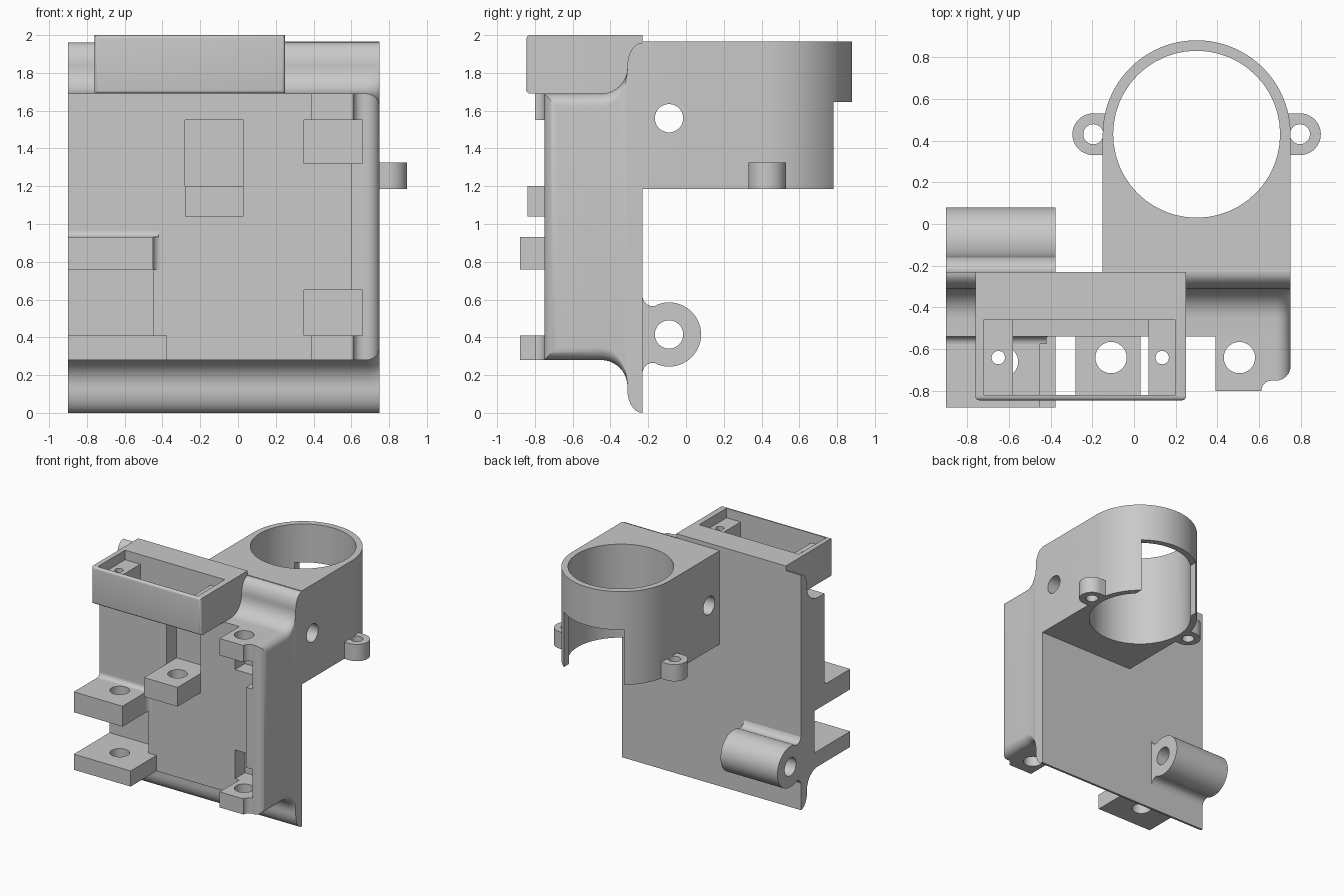
import bpy, bmesh
from math import cos, sin, pi, radians

if "Cube" in bpy.data.objects:
    bpy.data.objects.remove(bpy.data.objects["Cube"], do_unlink=True)

GREY = (0.585, 0.585, 0.585, 1)
mat = bpy.data.materials.new("plain grey")
mat.use_nodes = True
mat.diffuse_color = GREY
mat.node_tree.nodes["Principled BSDF"].inputs["Base Color"].default_value = GREY


def arc(cx, cy, rx, ry, a0, a1, n=10):
    """Points along an elliptical arc, angles in degrees."""
    angles = [radians(a0 + (a1 - a0) * i / n) for i in range(n + 1)]
    return [(cx + rx * cos(a), cy + ry * sin(a)) for a in angles]


def loft(name, axis, stations):
    """Join equal outlines along x (outlines in y, z) or z (outlines in x, y)."""
    place = (lambda u, v, w: (w, u, v)) if axis == "x" else (lambda u, v, w: (u, v, w))
    bm = bmesh.new()
    rings = [[bm.verts.new(place(u, v, w)) for u, v in outline] for w, outline in stations]
    bm.faces.new(rings[0])
    bm.faces.new(rings[-1])
    for a, b in zip(rings, rings[1:]):
        for i in range(len(a)):
            bm.faces.new((a[i - 1], a[i], b[i], b[i - 1]))
    bmesh.ops.recalc_face_normals(bm, faces=bm.faces)
    mesh = bpy.data.meshes.new(name)
    bm.to_mesh(mesh)
    bm.free()
    mesh.materials.append(mat)
    obj = bpy.data.objects.new(name, mesh)
    bpy.context.collection.objects.link(obj)
    return obj


def prism(name, axis, outline, lo, hi):
    return loft(name, axis, [(lo, outline), (hi, outline)])


def box(name, x, y, z):
    return prism(name, "z", [(x[0], y[0]), (x[1], y[0]), (x[1], y[1]), (x[0], y[1])], *z)


def rod(axis, u, v, r, lo, hi):
    return prism("cutter", axis, arc(u, v, r, r, 0, 352.5, 47), lo, hi)


def cut(obj, *cutters):
    """Subtract the cutters, then remove them."""
    for cutter in cutters:
        cutter.hide_render = True
        mod = obj.modifiers.new("cut", "BOOLEAN")
        mod.operation, mod.solver, mod.object = "DIFFERENCE", "EXACT", cutter
        bpy.context.view_layer.objects.active = obj
        bpy.ops.object.modifier_apply(modifier=mod.name)
        bpy.data.objects.remove(cutter, do_unlink=True)
    return obj


def round_edges(obj, radius, segments, rule):
    """Round the edges whose midpoint satisfies the rule."""
    bm = bmesh.new()
    bm.from_mesh(obj.data)
    edges = [e for e in bm.edges if rule((e.verts[0].co + e.verts[1].co) / 2)]
    bmesh.ops.bevel(bm, geom=edges, offset=radius, segments=segments,
                    profile=0.5, affect="EDGES")
    bm.to_mesh(obj.data)
    bm.free()


# Sizes shared by several parts
LEFT, RIGHT, BACK = -0.9, 0.75, -0.23
LOW, HIGH = 0.28, 1.69
BOLT = 0.075
ROUND = 0.07
BORE_X, BORE_Y = 0.30, 0.43
WALL_POCKETS = [((0.35, 0.66), (1.32, 1.55)), ((0.35, 0.66), (0.41, 0.65))]
BODY_POCKETS = WALL_POCKETS + [((-0.28, 0.03), (1.20, 1.55)), ((-1.0, -0.45), (0.41, 0.76))]


def pockets(spans):
    """Cutters for the nut pockets sunk into the front."""
    return [box("cutter", x, (-1.0, -0.41), z) for x, z in spans]


def body_outline(drop):
    """Slab section with thin lips; drop lowers its shoulders."""
    return (arc(BACK, 0.12, 0.08, 0.12, 270, 180)
            + arc(-0.45, 0.14, 0.14, 0.14 + drop, 0, 90)
            + [(-0.54, LOW + drop), (-0.54, HIGH - drop)]
            + arc(-0.45, 1.83, 0.14, 0.14 + drop, 270, 360)
            + arc(BACK, 1.84, 0.08, 0.12, 180, 90))


# Main body: its shoulders round down towards the side wall's outer edge
stations = [(LEFT, body_outline(0))]
for dx, rise in arc(0, 0, ROUND, ROUND, 90, 0, 8):
    stations.append((RIGHT - ROUND + dx, body_outline(ROUND - rise)))
cut(loft("main_body", "x", stations), *pockets(BODY_POCKETS))

# Side wall with softened outer edges
wall = box("side_wall", (0.60, RIGHT), (-0.75, -0.45), (LOW, HIGH))
round_edges(wall, ROUND, 8, lambda m: m.x > 0.74 and m.y < -0.5)
cut(wall, *pockets(WALL_POCKETS))

# Bolt tabs beside the wall
for name, z in (("lower_tab", (LOW, 0.41)), ("upper_tab", (1.55, HIGH))):
    tab = prism(name, "z", [(0.39, -0.41), (0.39, -0.80), (0.57, -0.80)]
                + arc(0.66, -0.80, 0.05, 0.05, 180, 90, 5)
                + [(0.68, -0.745), (0.68, -0.41)], *z)
    cut(tab, rod("z", 0.505, -0.64, BOLT, 0, 2))

# Front bolt brackets
lower = box("lower_bracket", (LEFT, -0.375), (-0.88, -0.41), (LOW, 0.41))
upper = prism("upper_bracket", "z", [(LEFT, -0.41), (LEFT, -0.88), (-0.45, -0.88)]
              + arc(-0.41, -0.58, 0.04, 0.04, 180, 90, 6) + [(-0.41, -0.41)], 0.76, 0.93)
middle = box("middle_bracket", (-0.28, 0.03), (-0.84, -0.41), (1.04, 1.20))
for part, x, y in ((lower, -0.63, -0.66), (upper, -0.63, -0.66), (middle, -0.11, -0.64)):
    cut(part, rod("z", x, y, BOLT, 0, 2))
prism("bracket_fillet", "x", arc(-0.575, 0.965, 0.035, 0.035, 270, 360, 6)
      + [(-0.53, 0.965), (-0.53, 0.93)], LEFT, -0.42)

# Open tray on top with a screw post at each end
tray = box("top_tray", (-0.76, 0.25), (-0.845, BACK), (HIGH, 2.0))
round_edges(tray, 0.02, 4, lambda m: m.y < -0.8)
cut(tray, box("cutter", (-0.72, 0.20), (-0.82, -0.46), (1.5, 2.2)))
for name, x, hole_x in (("right_post", (-0.73, -0.58), -0.65),
                        ("left_post", (0.07, 0.21), 0.135)):
    post = box(name, x, (-0.825, -0.45), (HIGH + 0.005, 1.92))
    cut(post, rod("z", hole_x, -0.64, 0.032, 1.5, 2.1))

# Rear sleeve: block ending in a half round, bored, open at the lower back
sleeve = prism("rear_sleeve", "z", [(-0.15, BACK), (RIGHT, BACK)]
               + arc(BORE_X, BORE_Y, 0.45, 0.45, 0, 180, 48), 1.185, 1.965)
cut(sleeve, rod("z", BORE_X, BORE_Y, 0.40, 1, 2.2),
    box("cutter", (0.02, 0.58), (BORE_Y, 1.0), (1.0, 1.645)),
    rod("x", -0.09, 1.56, BOLT, -1, 1))

# Screw ears on both sides of the sleeve
for name, side in (("left_ear", 1), ("right_ear", -1)):
    outline = arc(0.495, BORE_Y, 0.1, 0.1, -90, 90, 20) + [(0.42, 0.53), (0.42, 0.33)]
    ear = prism(name, "z", [(BORE_X + side * u, v) for u, v in outline], 1.185, 1.325)
    cut(ear, rod("z", BORE_X + side * 0.495, BORE_Y, 0.048, 1, 1.5))

# Hinge tube on the back, flared where it meets the plate
tube = prism("hinge_tube", "x", [(BACK - 0.02, 0.22), (BACK, 0.22)]
             + arc(-0.175, 0.21, 0.055, 0.055, 165, 75, 6)
             + arc(-0.09, 0.415, 0.17, 0.17, -112, 112, 32)
             + arc(-0.175, 0.62, 0.055, 0.055, -75, -165, 6)
             + [(BACK, 0.61), (BACK - 0.02, 0.61)], LEFT, -0.375)
cut(tube, rod("x", -0.09, 0.415, BOLT, -1, 0))

# Smooth the curved faces, keep the edges sharp
for obj in bpy.context.collection.objects:
    if obj.type == "MESH" and mat.name in obj.data.materials:
        bpy.ops.object.select_all(action="DESELECT")
        obj.select_set(True)
        bpy.context.view_layer.objects.active = obj
        bpy.ops.object.shade_smooth_by_angle(angle=radians(30))
